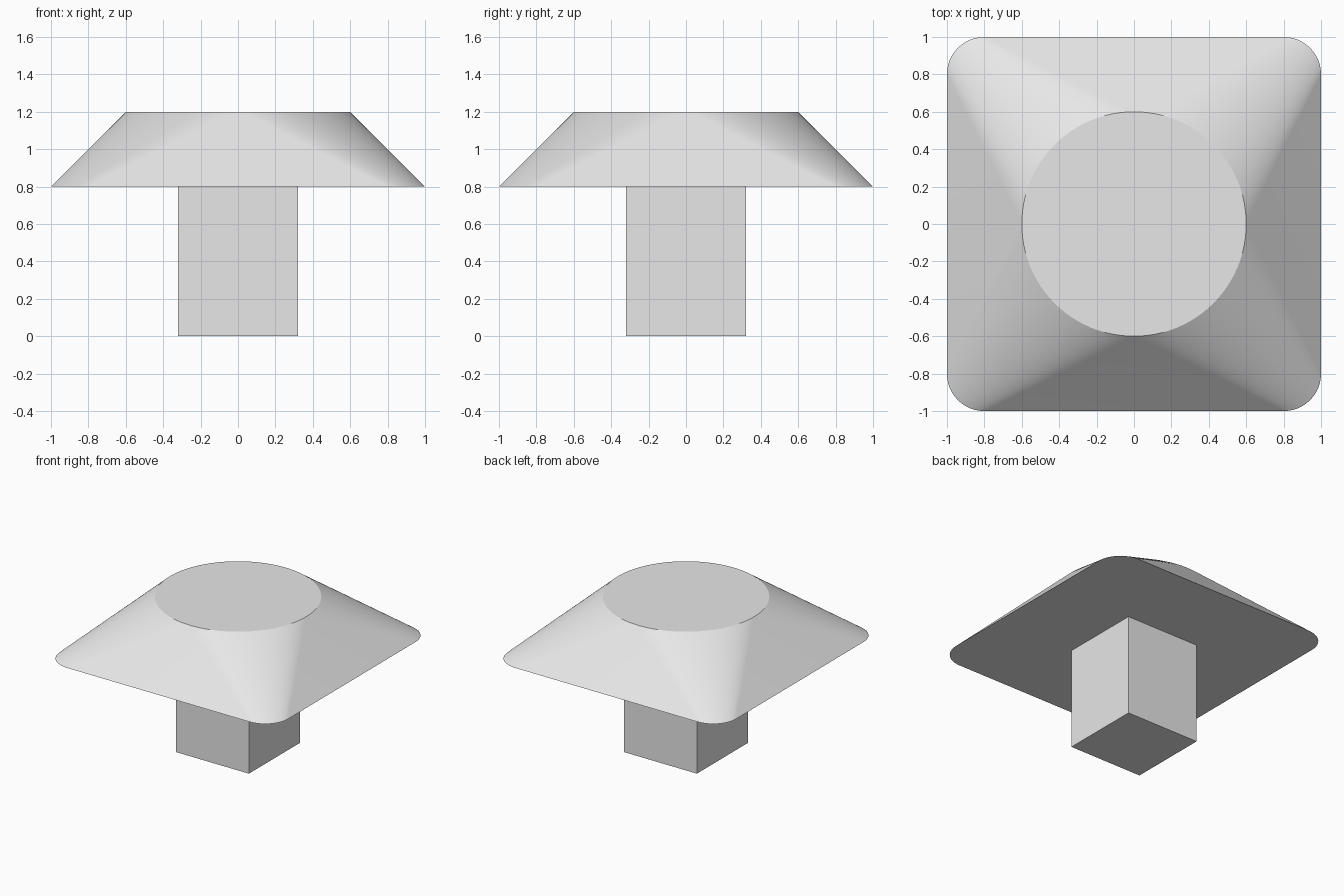
import bpy
import bmesh
from math import cos, sin, pi, radians

default_cube = bpy.data.objects.get("Cube")
if default_cube:
    bpy.data.objects.remove(default_cube, do_unlink=True)

BASE_Z, TOP_Z = 0.8, 1.2
HALF, CORNER, TOP_RADIUS = 1.0, 0.2, 0.6
POST_WIDTH = 0.64
STEPS = 24  # segments per quarter turn

grey = bpy.data.materials.new("plain_grey")
grey.use_nodes = True
colour = (0.8, 0.8, 0.8, 1.0)
grey.diffuse_color = colour
grey.node_tree.nodes["Principled BSDF"].inputs["Base Color"].default_value = colour


def make_cap():
    """Rounded square at the bottom blending into a circle at the top."""
    bm = bmesh.new()
    lower, upper = [], []
    inset = HALF - CORNER
    for q in range(4):
        mid = (q + 0.5) * pi / 2
        cx = inset if cos(mid) > 0 else -inset
        cy = inset if sin(mid) > 0 else -inset
        for i in range(STEPS + 1):
            a = (q + i / STEPS) * pi / 2
            lower.append(bm.verts.new((cx + CORNER * cos(a), cy + CORNER * sin(a), BASE_Z)))
            if i < STEPS:
                upper.append(bm.verts.new((TOP_RADIUS * cos(a), TOP_RADIUS * sin(a), TOP_Z)))

    # Corner fans of quads, with one flat triangle on each straight side
    for q in range(4):
        lo, up = q * (STEPS + 1), q * STEPS
        for i in range(STEPS):
            bm.faces.new((lower[lo + i], lower[lo + i + 1],
                          upper[(up + i + 1) % len(upper)], upper[up + i]))
        bm.faces.new((lower[lo + STEPS], lower[(lo + STEPS + 1) % len(lower)],
                      upper[(up + STEPS) % len(upper)]))

    # Flat top and underside
    bm.faces.new(upper)
    bm.faces.new(lower[::-1])
    bmesh.ops.recalc_face_normals(bm, faces=bm.faces)

    mesh = bpy.data.meshes.new("cap")
    bm.to_mesh(mesh)
    bm.free()
    cap = bpy.data.objects.new("cap", mesh)
    bpy.context.collection.objects.link(cap)
    mesh.materials.append(grey)
    bpy.ops.object.select_all(action='DESELECT')
    cap.select_set(True)
    bpy.context.view_layer.objects.active = cap
    bpy.ops.object.shade_smooth_by_angle(angle=radians(20))


def make_post():
    """Square post from the ground up to the underside of the cap."""
    bpy.ops.mesh.primitive_cube_add(size=1, location=(0, 0, BASE_Z / 2))
    post = bpy.context.object
    post.name = "post"
    post.scale = (POST_WIDTH, POST_WIDTH, BASE_Z)
    bpy.ops.object.transform_apply(location=False, rotation=False, scale=True)
    post.data.materials.append(grey)


make_cap()
make_post()
